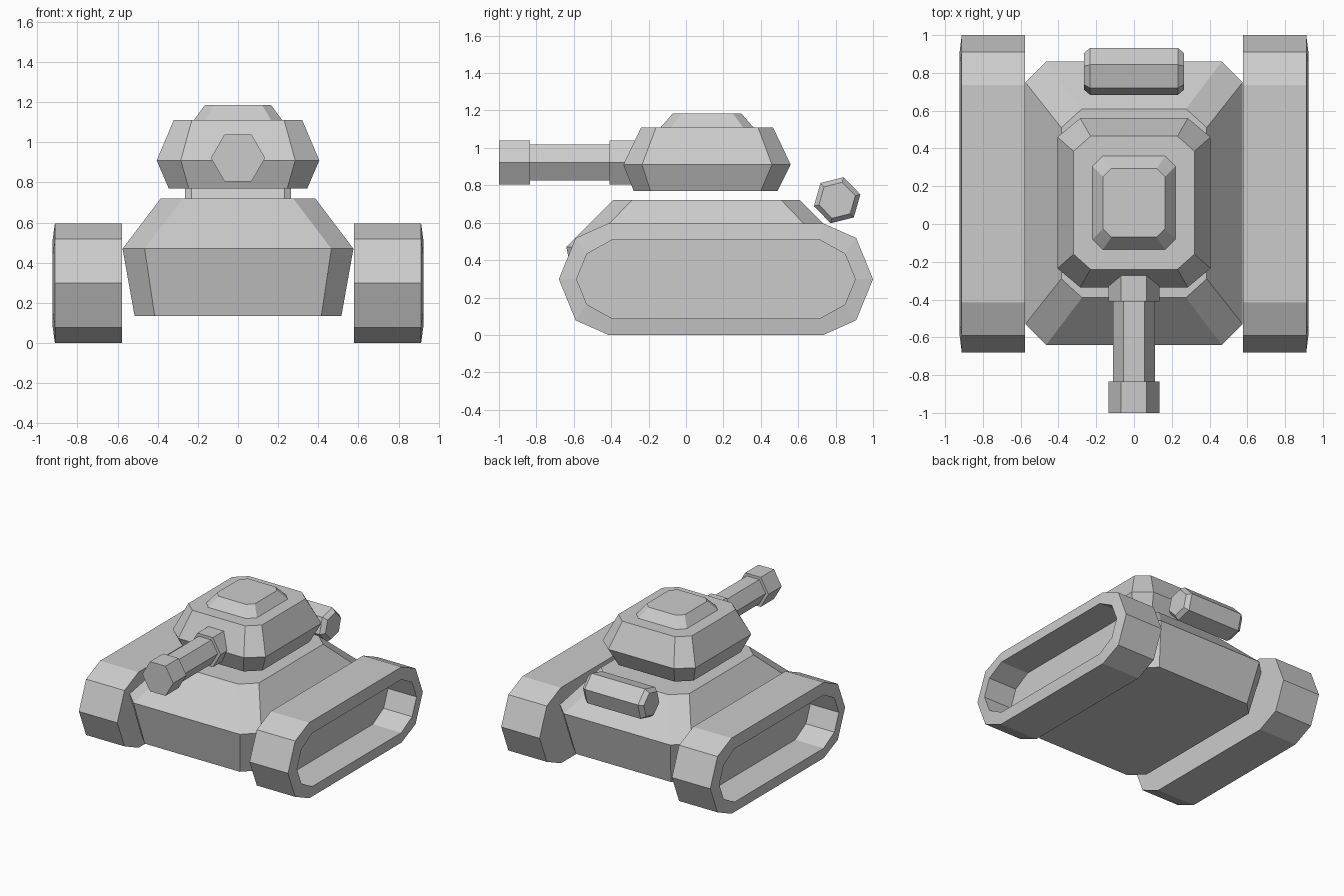
import bpy
import bmesh
from math import cos, sin, radians

cube = bpy.data.objects.get("Cube")
if cube:
    bpy.data.objects.remove(cube, do_unlink=True)

grey = bpy.data.materials.new("plain_grey")
grey.use_nodes = True
colour = (0.6, 0.6, 0.6, 1)
grey.diffuse_color = colour
grey.node_tree.nodes["Principled BSDF"].inputs["Base Color"].default_value = colour


def loft(name, rings):
    """Join matching rings of points in order and cap both ends."""
    bm = bmesh.new()
    loops = [[bm.verts.new(p) for p in ring] for ring in rings]
    for a, b in zip(loops, loops[1:]):
        for i in range(len(a)):
            j = (i + 1) % len(a)
            bm.faces.new((a[i], a[j], b[j], b[i]))
    bm.faces.new(loops[0])
    bm.faces.new(loops[-1])
    bmesh.ops.recalc_face_normals(bm, faces=bm.faces)
    mesh = bpy.data.meshes.new(name)
    bm.to_mesh(mesh)
    bm.free()
    mesh.materials.append(grey)
    obj = bpy.data.objects.new(name, mesh)
    bpy.context.collection.objects.link(obj)
    return obj


def octagon(z, x, front, back, cx, cy):
    """Rectangle at height z with corners cut by cx and cy."""
    return [(x - cx, front, z), (x, front + cy, z), (x, back - cy, z), (x - cx, back, z),
            (cx - x, back, z), (-x, back - cy, z), (-x, front + cy, z), (cx - x, front, z)]


def hexagon(r, turn=0):
    return [(r * cos(radians(turn + 60 * i)), r * sin(radians(turn + 60 * i)))
            for i in range(6)]


# Hull, turret and hatch: stacked cut-corner outlines
loft("hull", [octagon(0.135, 0.515, -0.57, 0.78, 0.10, 0.10),
              octagon(0.47, 0.575, -0.64, 0.86, 0.11, 0.11),
              octagon(0.72, 0.385, -0.39, 0.61, 0.11, 0.10)])
loft("turret", [octagon(0.77, 0.345, -0.28, 0.49, 0.10, 0.09),
                octagon(0.91, 0.405, -0.335, 0.56, 0.12, 0.10),
                octagon(1.11, 0.32, -0.24, 0.465, 0.09, 0.08)])
loft("turret_hatch", [octagon(1.10, 0.225, -0.14, 0.365, 0.055, 0.055),
                      octagon(1.11, 0.22, -0.135, 0.36, 0.055, 0.055),
                      octagon(1.185, 0.165, -0.07, 0.295, 0.045, 0.045)])

# Gun: stepped hexagonal tube along y
gun_steps = [(-1.0, 0.135), (-0.835, 0.135), (-0.835, 0.11),
             (-0.41, 0.11), (-0.41, 0.135), (-0.2, 0.135)]
loft("gun", [[(u, y, 0.922 + v) for u, v in hexagon(r)] for y, r in gun_steps])

# Rear drum: hexagonal tank with chamfered ends along x
drum_steps = [(-0.265, 0.1), (-0.232, 0.128), (0.232, 0.128), (0.265, 0.1)]
loft("rear_drum", [[(x, 0.808 + u, 0.72 + v) for u, v in hexagon(r, 14)]
                   for x, r in drum_steps])


def track_outline(x, half, mid, flat, h_mid, h):
    """Long ten-sided outline centred on the track."""
    quarter = [(half, 0), (mid, h_mid), (flat, h)]
    top = quarter + [(-u, v) for u, v in reversed(quarter)]
    full = top + [(u, -v) for u, v in reversed(top[1:-1])]
    return [(x, 0.16 + u, 0.298 + v) for u, v in full]


# Tracks: closed inner side, recessed outer side
for side, name in ((1, "left_track"), (-1, "right_track")):
    outer = (0.84, 0.75, 0.575, 0.22, 0.298)
    inner = (0.745, 0.69, 0.555, 0.135, 0.21)
    loft(name, [track_outline(side * 0.577, *outer),
                track_outline(side * 0.912, *outer),
                track_outline(side * 0.924, *inner),
                track_outline(side * 0.675, *inner)])
